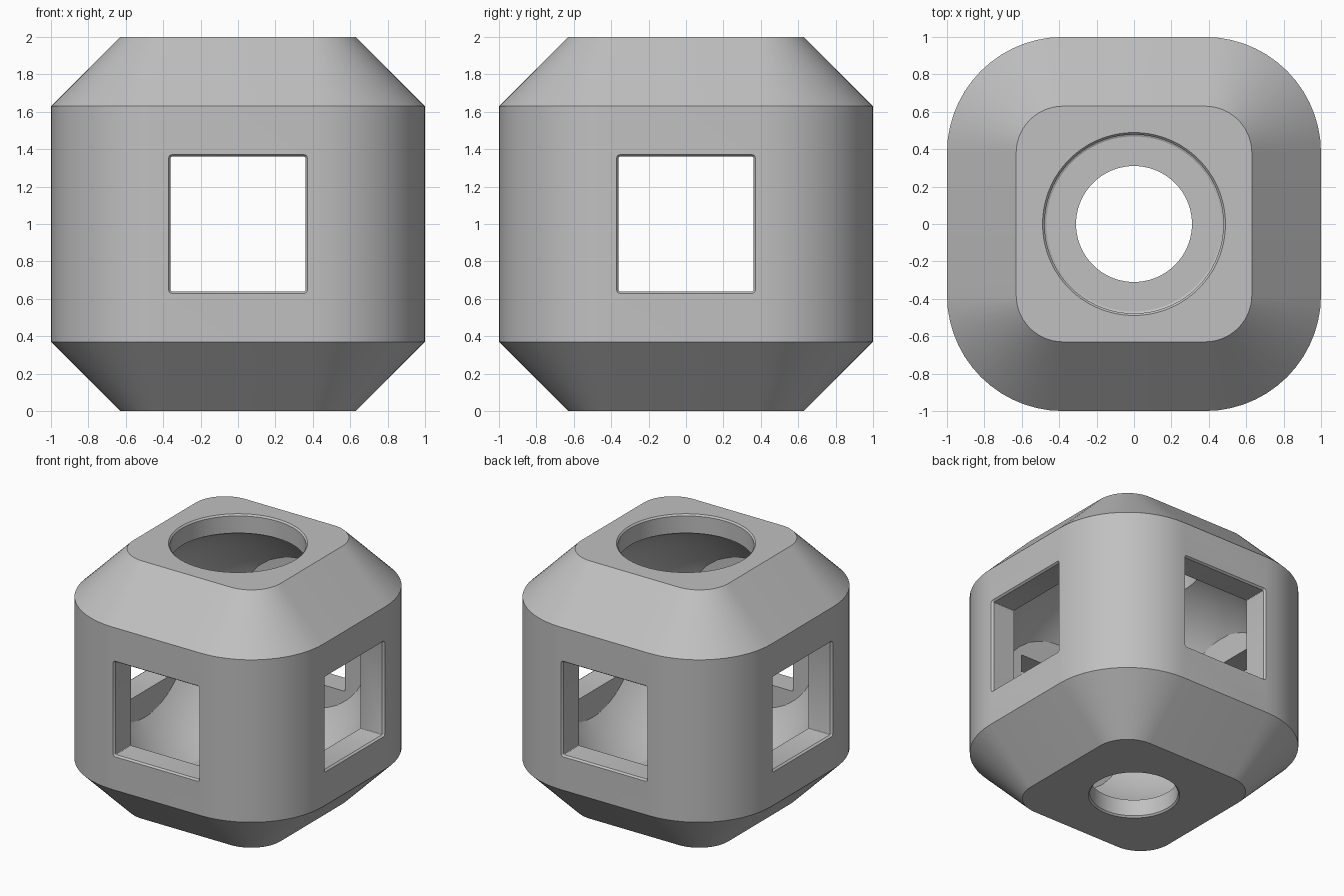
import bpy, bmesh, math
from mathutils import Matrix, Vector

cube = bpy.data.objects.get("Cube")
if cube:
    bpy.data.objects.remove(cube, do_unlink=True)

grey = bpy.data.materials.new("plain grey")
grey.use_nodes = True
grey.diffuse_color = (0.53, 0.53, 0.53, 1)
grey.node_tree.nodes["Principled BSDF"].inputs["Base Color"].default_value = (0.53, 0.53, 0.53, 1)


def finish(name, bm):
    bmesh.ops.recalc_face_normals(bm, faces=bm.faces)
    mesh = bpy.data.meshes.new(name)
    bm.to_mesh(mesh)
    bm.free()
    mesh.materials.append(grey)
    obj = bpy.data.objects.new(name, mesh)
    bpy.context.collection.objects.link(obj)
    return obj


def loft(name, sections, steps, turn=Matrix()):
    """Stack rounded squares given as (half width, corner radius, height)."""
    bm = bmesh.new()
    rings = []
    for half, radius, z in sections:
        ring = []
        for corner in range(4):
            mid = math.radians(45 + 90 * corner)
            cx = math.copysign(half - radius, math.cos(mid))
            cy = math.copysign(half - radius, math.sin(mid))
            for i in range(steps + 1):
                # a full round shares the points between neighbouring corners
                if i == steps and half == radius:
                    continue
                a = math.radians(90 * (corner + i / steps))
                ring.append(bm.verts.new((cx + radius * math.cos(a), cy + radius * math.sin(a), z)))
        rings.append(ring)
    for low, high in zip(rings, rings[1:]):
        for i in range(len(low)):
            j = (i + 1) % len(low)
            bm.faces.new((low[i], low[j], high[j], high[i]))
    bm.faces.new(rings[0][::-1])
    bm.faces.new(rings[-1])
    bm.transform(turn)
    return finish(name, bm)


# Outer shell: rounded block with sloped top and bottom
body = loft("hollow_body", [(0.63, 0.25, 0), (1, 0.62, 0.37),
                            (1, 0.62, 1.63), (0.63, 0.25, 2)], 14)

# Cavity: sphere flattened on its six sides
bm = bmesh.new()
bmesh.ops.create_uvsphere(bm, u_segments=72, v_segments=36, radius=0.98)
for axis, limit in ((Vector((1, 0, 0)), 0.8), (Vector((0, 1, 0)), 0.8), (Vector((0, 0, 1)), 0.86)):
    for side in (-1, 1):
        cut = bmesh.ops.bisect_plane(bm, geom=bm.verts[:] + bm.edges[:] + bm.faces[:],
                                     plane_co=axis * side * limit, plane_no=axis * side,
                                     clear_outer=True)
        rim = [e for e in cut["geom_cut"] if isinstance(e, bmesh.types.BMEdge)]
        bmesh.ops.holes_fill(bm, edges=rim, sides=0)
bm.transform(Matrix.Translation((0, 0, 1)))
cutters = [finish("cavity_cutter", bm)]

# Square windows running right through, with a small outer bevel
window = [(0.385, 0.03, -1.02), (0.36, 0.006, -0.985), (0.36, 0.006, 0.985), (0.385, 0.03, 1.02)]
lift = Matrix.Translation((0, 0, 1))
for axis in "XY":
    turn = lift @ Matrix.Rotation(math.radians(90), 4, axis)
    cutters.append(loft("window_cutter_" + axis.lower(), window, 3, turn))

# Round openings: wide on top, narrow below
for name, radius, side in (("top_cutter", 0.478, 1), ("bottom_cutter", 0.31, -1)):
    profile = [(radius, radius, 0.3 * side), (radius, radius, 0.988 * side),
               (radius + 0.03, radius + 0.03, 1.02 * side)]
    cutters.append(loft(name, profile, 18, lift))

# Carve the shell
bpy.context.view_layer.objects.active = body
for cutter in cutters:
    mod = body.modifiers.new("carve", "BOOLEAN")
    mod.operation = "DIFFERENCE"
    mod.solver = "EXACT"
    mod.object = cutter
    bpy.ops.object.modifier_apply(modifier=mod.name)
    bpy.data.objects.remove(cutter, do_unlink=True)

for obj in bpy.context.selected_objects:
    obj.select_set(False)
body.select_set(True)
bpy.ops.object.shade_smooth_by_angle(angle=math.radians(25))
